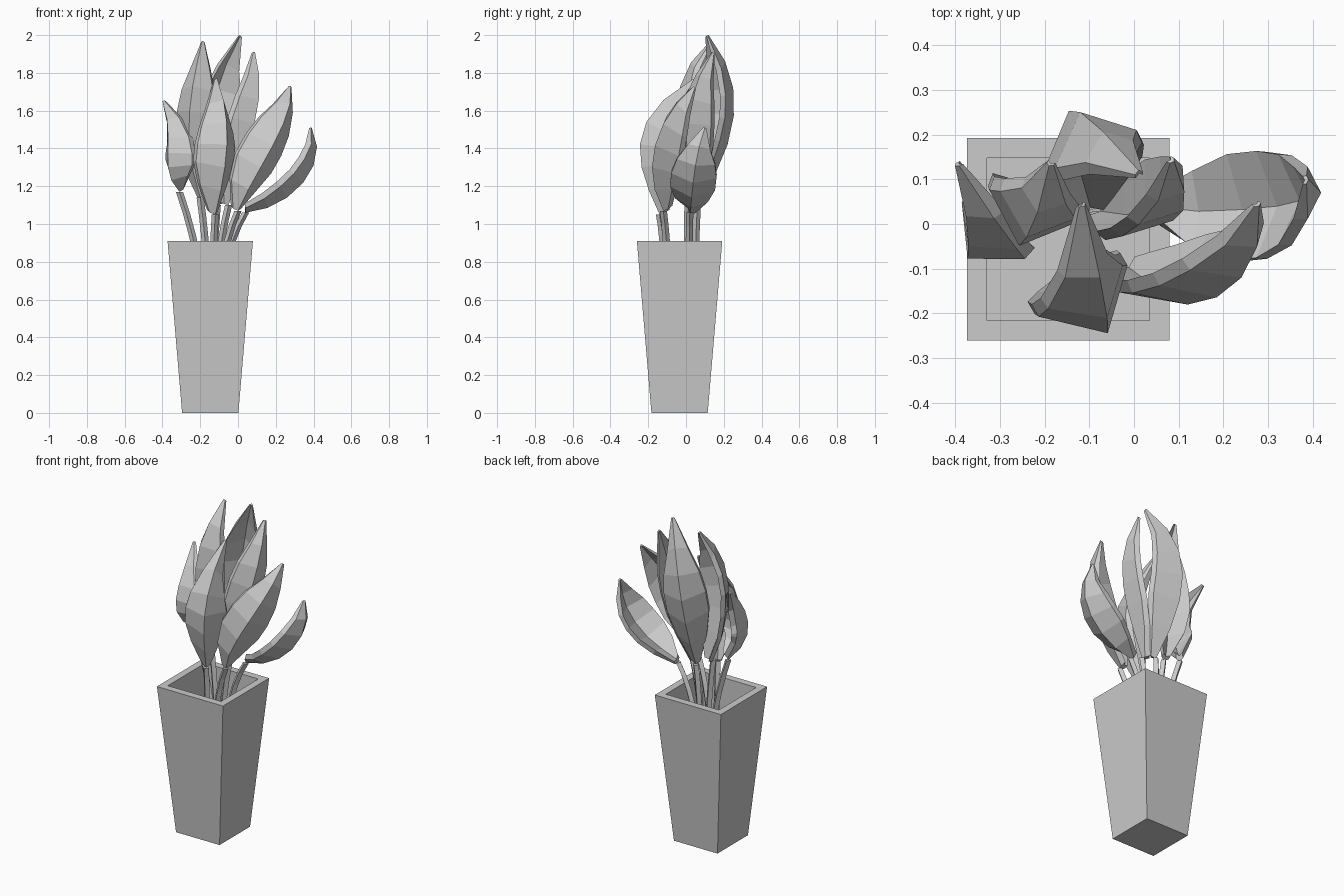
import bpy, bmesh
from math import cos, sin, radians
from mathutils import Vector

cube = bpy.data.objects.get("Cube")
if cube:
    bpy.data.objects.remove(cube, do_unlink=True)

# One plain grey for the whole model
grey = bpy.data.materials.new("plain_grey")
grey.use_nodes = True
colour = (0.6, 0.6, 0.6, 1)
grey.diffuse_color = colour
grey.node_tree.nodes["Principled BSDF"].inputs["Base Color"].default_value = colour


def loft(name, rings):
    """Skin a list of equal-length closed rings and cap both ends."""
    bm = bmesh.new()
    loops = [[bm.verts.new(p) for p in ring] for ring in rings]
    for low, high in zip(loops, loops[1:]):
        for i in range(len(low)):
            j = (i + 1) % len(low)
            bm.faces.new((low[i], low[j], high[j], high[i]))
    bm.faces.new(loops[0][::-1])
    bm.faces.new(loops[-1])
    bmesh.ops.recalc_face_normals(bm, faces=bm.faces)
    mesh = bpy.data.meshes.new(name)
    bm.to_mesh(mesh)
    bm.free()
    mesh.materials.append(grey)
    obj = bpy.data.objects.new(name, mesh)
    bpy.context.collection.objects.link(obj)
    return obj


def square(half, z):
    cx, cy = -0.147, -0.034
    return [(cx + half * a, cy + half * b, z) for a, b in ((-1, -1), (1, -1), (1, 1), (-1, 1))]


def through(points, t):
    """Cubic passing through four evenly spaced points."""
    total = Vector((0, 0, 0))
    for i, p in enumerate(points):
        weight = 1.0
        for j in range(4):
            if j != i:
                weight *= (3 * t - j) / (i - j)
        total += Vector(p) * weight
    return total


def leaf(name, points, azimuth, half_width, fold):
    """Folded blade: the path is its outer keel, both edges turn inward."""
    outward = Vector((cos(radians(azimuth)), sin(radians(azimuth)), 0))
    widths = (0.2, 0.72, 1, 1, 0.85, 0.5, 0.08)
    last = len(widths) - 1
    rings = []
    for i, w in enumerate(widths):
        t = i / last
        centre = through(points, t)
        tangent = (through(points, t + 0.02) - through(points, t - 0.02)).normalized()
        side = tangent.cross(outward).normalized()
        inward = side.cross(tangent)
        if inward.dot(outward) > 0:
            inward = -inward
        thick = inward * (0.032 if i < last else 0.01)
        reach = side * w * half_width
        lift = inward * w * half_width * fold
        left, right = centre - reach + lift, centre + reach + lift
        rings.append([left, centre, right, right + thick, centre + thick, left + thick])
    loft(name, rings)


def stem(name, top):
    """Square stalk rising from the soil and bending out to the leaf."""
    top = Vector(top)
    root = Vector((-0.14 + 0.25 * (top.x + 0.14), 0.75 * top.y, 0.6))
    bend = root.lerp(top, 0.25)
    bend.z = 0.9
    rings = []
    for i in range(6):
        t = i / 5
        p = root * (1 - t) ** 2 + bend * 2 * t * (1 - t) + top * t * t
        rings.append([p + Vector((0.019 * a, 0.019 * b, 0)) for a, b in ((-1, 0), (0, -1), (1, 0), (0, 1))])
    loft(name, rings)


# Tapered planter with a straight-sided hollow
loft("planter", [square(0.149, 0), square(0.226, 0.91), square(0.182, 0.91), square(0.182, 0.6)])

# Leaves: keel points from base to tip, facing direction, half width, fold depth
leaves = {
    "front": ([(-0.12, -0.14, 1.05), (-0.07, -0.235, 1.3), (-0.06, -0.21, 1.54), (-0.11, 0.04, 1.77)], -60, 0.115, 0.95),
    "front_left": ([(0.0, -0.12, 1.07), (0.12, -0.18, 1.3), (0.24, -0.12, 1.53), (0.28, 0.04, 1.73)], -60, 0.115, 0.75),
    "left": ([(0.04, 0.02, 1.06), (0.26, 0.03, 1.14), (0.4, 0.05, 1.31), (0.39, 0.1, 1.51)], 0, 0.12, 0.5),
    "right": ([(-0.31, 0.03, 1.17), (-0.37, -0.07, 1.3), (-0.37, -0.05, 1.46), (-0.4, 0.13, 1.65)], 228, 0.095, 0.9),
    "back_right": ([(-0.2, 0.02, 1.14), (-0.26, -0.04, 1.45), (-0.24, -0.03, 1.73), (-0.19, 0.13, 1.97)], 250, 0.105, 0.9),
    "back": ([(-0.11, 0.06, 1.1), (-0.15, 0.22, 1.42), (-0.12, 0.25, 1.72), (0.01, 0.12, 2.0)], 115, 0.12, 0.9),
    "back_left": ([(-0.05, 0.01, 1.1), (0.05, 0.0, 1.4), (0.11, 0.03, 1.66), (0.09, 0.14, 1.91)], -35, 0.1, 0.75),
}
for place, (keel, azimuth, half_width, fold) in leaves.items():
    leaf(place + "_leaf", keel, azimuth, half_width, fold)
    stem(place + "_stem", keel[0])
